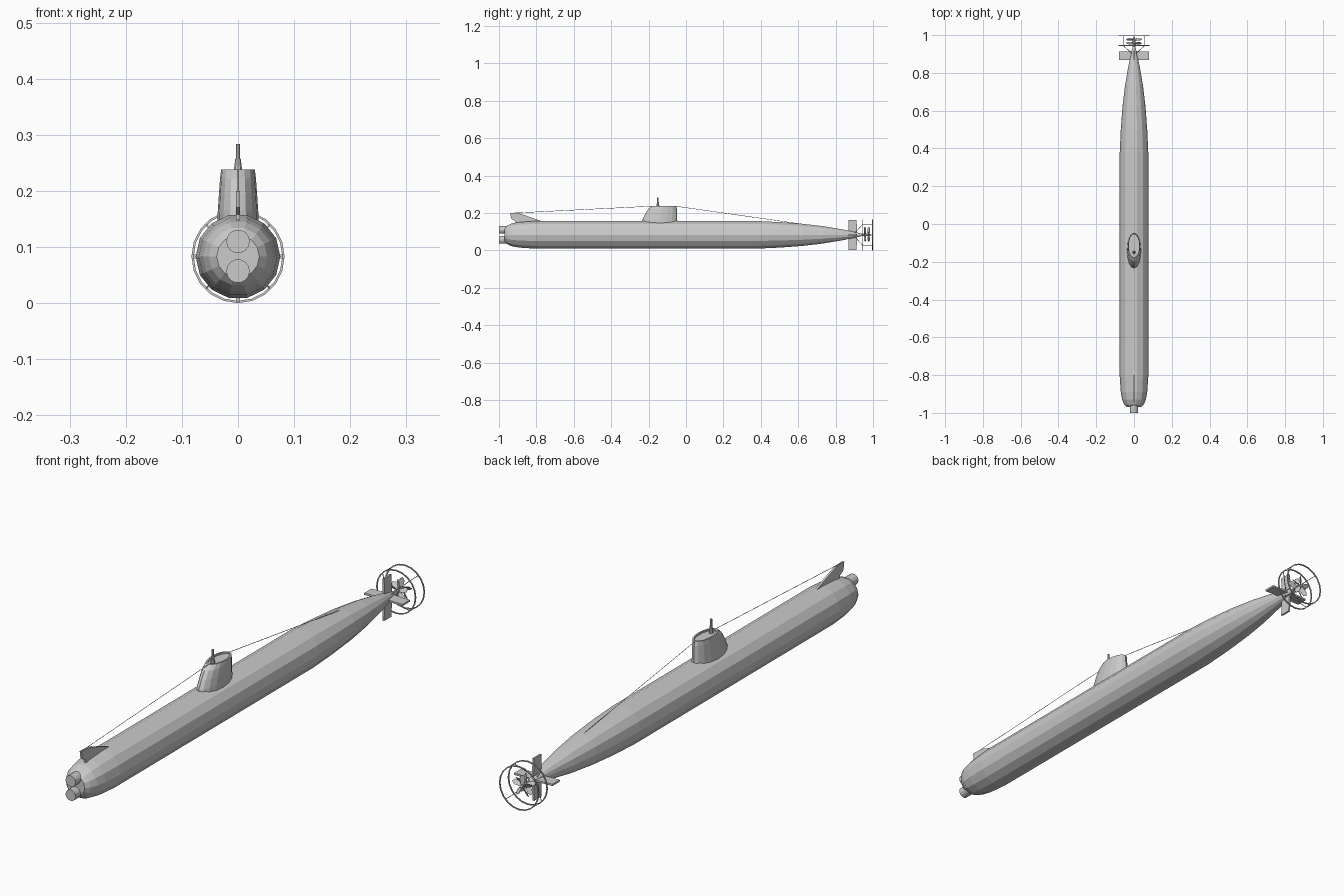
import bpy, bmesh
from math import pi, sin, cos, radians
from mathutils import Vector, Matrix

if "Cube" in bpy.data.objects:
    bpy.data.objects.remove(bpy.data.objects["Cube"])

CZ = 0.083  # hull axis height


def finish(name, bm):
    bmesh.ops.recalc_face_normals(bm, faces=bm.faces)
    me = bpy.data.meshes.new(name)
    bm.to_mesh(me)
    bm.free()
    ob = bpy.data.objects.new(name, me)
    bpy.context.collection.objects.link(ob)
    return ob


def loft(name, rings):
    """Skin closed rings of points and cap both ends."""
    bm = bmesh.new()
    vs = [[bm.verts.new(p) for p in r] for r in rings]
    n = len(vs[0])
    for a, b in zip(vs, vs[1:]):
        for i in range(n):
            j = (i + 1) % n
            bm.faces.new((a[i], a[j], b[j], b[i]))
    bm.faces.new(vs[0])
    bm.faces.new(vs[-1])
    return finish(name, bm)


def turned_y(name, profile, n, x=0, z=CZ):
    """Turned shape along y from (y, radius) pairs."""
    off = pi / 2 + pi / n
    return loft(name, [[(x + r * cos(off + 2 * pi * i / n), y, z + r * sin(off + 2 * pi * i / n))
                        for i in range(n)] for y, r in profile])


def rod(name, a, b, r1, r2=None, n=6):
    a, b = Vector(a), Vector(b)
    d = b - a
    bm = bmesh.new()
    m = Matrix.Translation((a + b) / 2) @ d.to_track_quat('Z', 'Y').to_matrix().to_4x4()
    bmesh.ops.create_cone(bm, cap_ends=True, segments=n, radius1=r1,
                          radius2=r1 if r2 is None else r2, depth=d.length, matrix=m)
    return finish(name, bm)


def plate(name, pts, t, spin=0):
    """Thin plate from a (y, z) outline, optionally rolled about the hull axis."""
    ob = loft(name, [[(s * t, y, z) for y, z in pts] for s in (-1, 1)])
    c = Matrix.Translation((0, 0, CZ))
    ob.data.transform(c @ Matrix.Rotation(spin, 4, 'Y') @ c.inverted())
    return ob


# Hull
turned_y("hull", [(-0.97, 0.038), (-0.955, 0.052), (-0.93, 0.063), (-0.89, 0.070), (-0.81, 0.0755),
                  (0.38, 0.0755), (0.5, 0.070), (0.62, 0.061), (0.73, 0.048),
                  (0.83, 0.031), (0.9, 0.016), (0.94, 0.007)], 14)

# Torpedo or sonar tubes at the bow
for name, z in (("upper_bow_tube", 0.110), ("lower_bow_tube", 0.057)):
    turned_y(name, [(-1.0, 0.021), (-0.93, 0.021)], 14, z=z)

# Net cutter fin on the bow
plate("bow_fin", [(-0.94, 0.2), (-0.89, 0.198), (-0.775, 0.157), (-0.85, 0.148),
                  (-0.915, 0.148), (-0.915, 0.158), (-0.935, 0.17)], 0.004)

# Conning tower, with a sunken bridge in its roof
def oval(z, y0, y1, rx, n=16):
    return [(rx * cos(2 * pi * i / n), (y0 + y1) / 2 + (y1 - y0) / 2 * sin(2 * pi * i / n), z)
            for i in range(n)]

loft("conning_tower", [oval(0.145, -0.237, -0.046, 0.037), oval(0.165, -0.233, -0.047, 0.036),
                       oval(0.195, -0.218, -0.048, 0.034), oval(0.222, -0.200, -0.049, 0.032),
                       oval(0.238, -0.178, -0.052, 0.030), oval(0.238, -0.170, -0.058, 0.024),
                       oval(0.232, -0.170, -0.058, 0.024)])

# Periscope
rod("periscope_base", (0, -0.15, 0.228), (0, -0.15, 0.258), 0.009, 0.005, 10)
rod("periscope_mast", (0, -0.15, 0.255), (0, -0.15, 0.284), 0.004, n=8)

# Rigging wires
rod("front_wire", (0, -0.935, 0.199), (0, -0.17, 0.237), 0.0012, n=4)
rod("rear_wire", (0, -0.06, 0.237), (0, 0.85, 0.108), 0.0012, n=4)

# Stern fins: four, around the axis
for i in range(4):
    plate("stern_fin_%d" % i, [(0.87, CZ + 0.008), (0.868, CZ + 0.08), (0.912, CZ + 0.08),
                               (0.915, CZ + 0.008)], 0.0035, i * pi / 2)

# Propeller guard: two hoops and four rods
for i, y in enumerate((0.945, 0.997)):
    bm = bmesh.new()
    n = 20
    sect = [(0.083, -0.002), (0.083, 0.002), (0.079, 0.002), (0.079, -0.002)]
    vs = [[bm.verts.new((r * cos(2 * pi * k / n), y + dy, CZ + r * sin(2 * pi * k / n)))
           for r, dy in sect] for k in range(n)]
    for k in range(n):
        a, b = vs[k], vs[(k + 1) % n]
        for s in range(4):
            bm.faces.new((a[s], a[(s + 1) % 4], b[(s + 1) % 4], b[s]))
    finish("guard_hoop_%d" % i, bm)
for i in range(4):
    a = pi / 4 + i * pi / 2
    x, z = 0.081 * cos(a), CZ + 0.081 * sin(a)
    rod("guard_rod_%d" % i, (x, 0.943, z), (x, 0.999, z), 0.0015, n=4)
    rod("guard_stay_%d" % i, (0.01 * cos(a), 0.9, CZ + 0.01 * sin(a)), (x, 0.945, z), 0.0015, n=4)

# Twin counter-rotating propellers on one shaft
turned_y("propeller_shaft", [(0.92, 0.008), (0.975, 0.007), (0.985, 0.005), (0.993, 0.001)], 10)
outline = [(-0.004, 0.003), (-0.010, 0.022), (-0.007, 0.038), (0.004, 0.043), (0.010, 0.030), (0.004, 0.003)]
for p, (y, pitch) in enumerate(((0.957, 55), (0.977, -55))):
    for i in range(5):
        ob = loft("propeller_%d_blade_%d" % (p, i),
                  [[(s * 0.001, a, b) for a, b in outline] for s in (-1, 1)])
        ob.data.transform(Matrix.Translation((0, y, CZ)) @ Matrix.Rotation(2 * pi * i / 5, 4, 'Y')
                          @ Matrix.Rotation(radians(pitch), 4, 'Z'))
